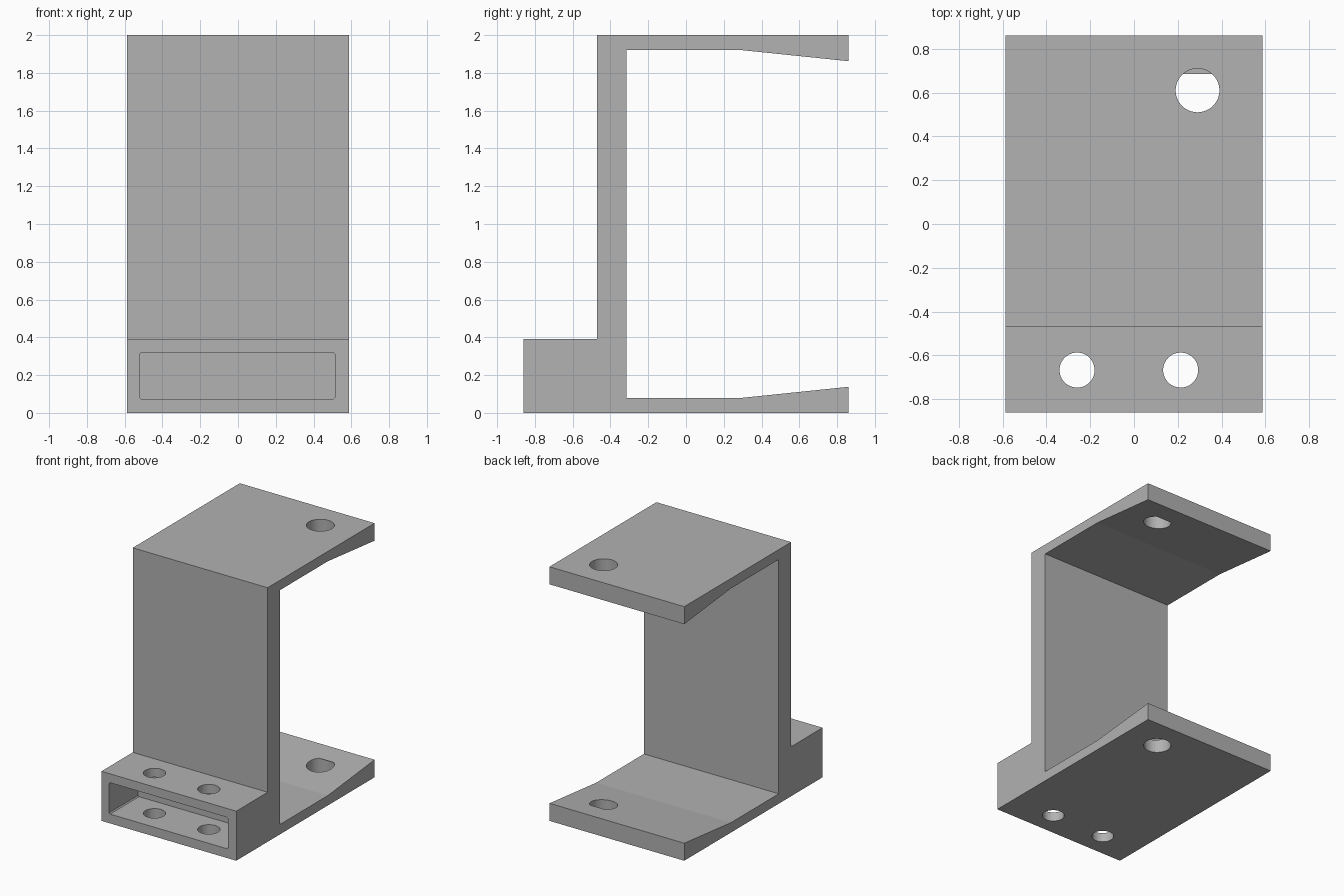
import bpy
import bmesh
from math import radians
from mathutils import Vector

default = bpy.context.scene.objects.get("Cube")
if default:
    bpy.data.objects.remove(default, do_unlink=True)

HALF_W = 0.587      # half width of the bracket
DEPTH = 0.36        # depth of the front slot
HOLE_DEPTH = 0.12   # the arm holes stop inside the sloping lip

grey = bpy.data.materials.new("plain_grey")
grey.use_nodes = True
colour = (0.445, 0.445, 0.445, 1)
grey.diffuse_color = colour
grey.node_tree.nodes["Principled BSDF"].inputs["Base Color"].default_value = colour


def prism(name, points, offset):
    """Extrude a closed outline by a vector."""
    bm = bmesh.new()
    face = bm.faces.new([bm.verts.new(p) for p in points])
    moved = bmesh.ops.extrude_face_region(bm, geom=[face])["geom"]
    bmesh.ops.translate(bm, vec=Vector(offset),
                        verts=[g for g in moved if isinstance(g, bmesh.types.BMVert)])
    bmesh.ops.recalc_face_normals(bm, faces=bm.faces)
    mesh = bpy.data.meshes.new(name)
    bm.to_mesh(mesh)
    bm.free()
    mesh.materials.append(grey)
    obj = bpy.data.objects.new(name, mesh)
    bpy.context.collection.objects.link(obj)
    return obj


def cylinder(name, x, y, radius, low, high):
    bpy.ops.mesh.primitive_cylinder_add(vertices=48, radius=radius, depth=high - low,
                                        location=(x, y, (low + high) / 2))
    obj = bpy.context.object
    obj.name = name
    obj.data.materials.append(grey)
    return obj


# Bracket body: side profile with a front block, an upright and two flared arms
profile = [(-0.86, 0), (0.86, 0), (0.86, 0.138), (0.28, 0.078), (-0.315, 0.078),
           (-0.315, 1.922), (0.28, 1.922), (0.86, 1.862), (0.86, 2), (-0.47, 2),
           (-0.47, 0.39), (-0.86, 0.39)]
bracket = prism("bracket", [(-HALF_W, y, z) for y, z in profile], (2 * HALF_W, 0, 0))

# Slot in the front block, with slightly eased corners
left, right, low, high, ease = -0.52, 0.513, 0.073, 0.32, 0.008
slot_outline = [(left + ease, low), (right - ease, low), (right, low + ease),
                (right, high - ease), (right - ease, high), (left + ease, high),
                (left, high - ease), (left, low + ease)]
cutters = [prism("slot_cutter", [(x, -1, z) for x, z in slot_outline],
                 (0, DEPTH + 0.14, 0))]

# Two through holes in the front block
for x in (-0.26, 0.213):
    cutters.append(cylinder("front_hole_cutter", x, -0.667, 0.08, -0.1, 0.5))

# One hole in each arm, drilled from the outside
for low_z, high_z in ((-0.1, HOLE_DEPTH), (2 - HOLE_DEPTH, 2.1)):
    cutters.append(cylinder("arm_hole_cutter", 0.29, 0.61, 0.1, low_z, high_z))

bpy.ops.object.select_all(action="DESELECT")
bpy.context.view_layer.objects.active = bracket
bracket.select_set(True)
for cutter in cutters:
    cutter.hide_render = True
    cut = bracket.modifiers.new("cut", "BOOLEAN")
    cut.operation = "DIFFERENCE"
    cut.solver = "EXACT"
    cut.object = cutter
    bpy.ops.object.modifier_apply(modifier=cut.name)
    bpy.data.objects.remove(cutter, do_unlink=True)

# Smooth hole walls; the slope break and all corners stay sharp
bpy.ops.object.shade_smooth_by_angle(angle=radians(5))
for poly in bracket.data.polygons:
    if abs(poly.normal.x) < 0.001 and poly.area > 0.05:
        poly.use_smooth = False
